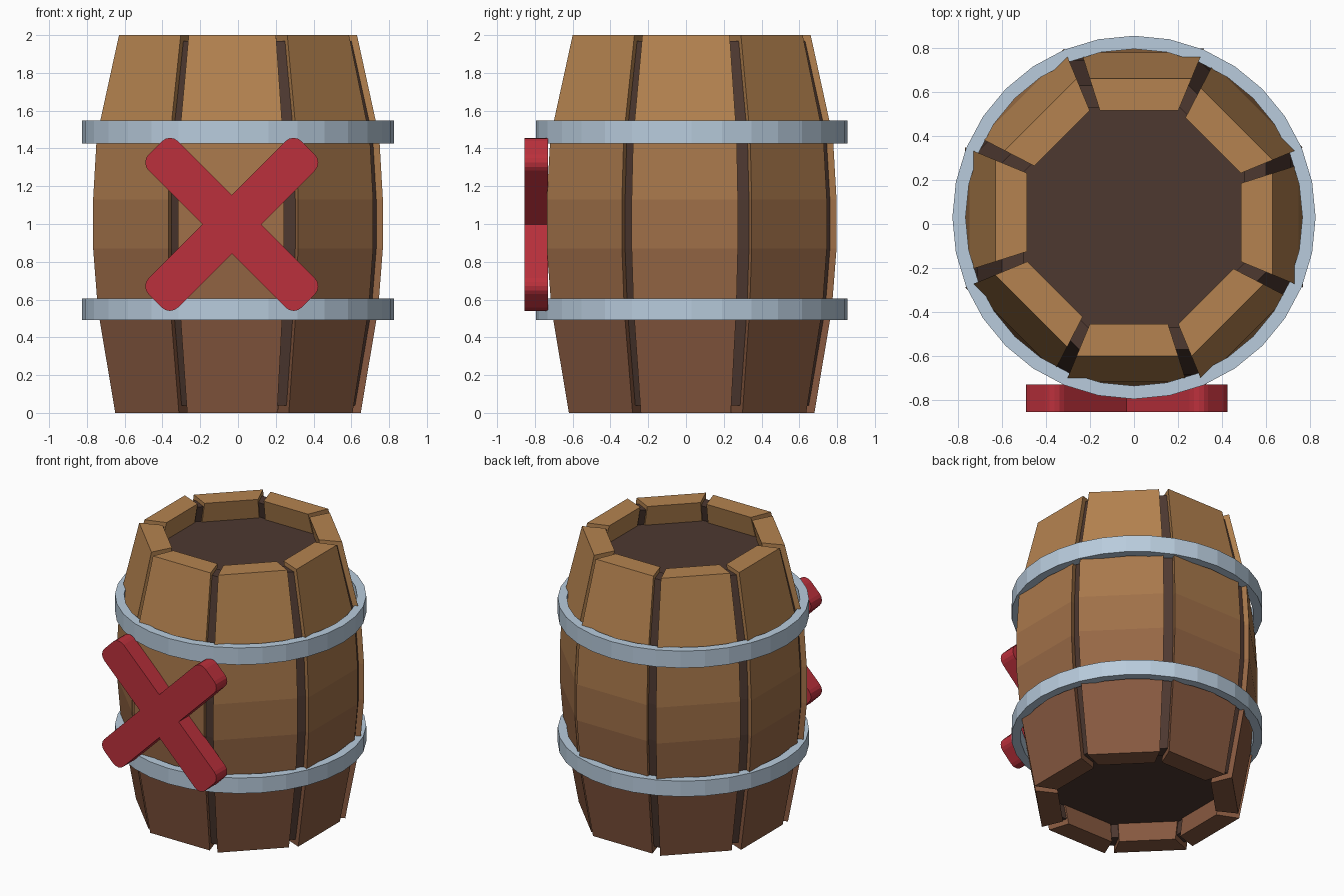
import bpy, bmesh
from math import sin, cos, tan, pi, radians
from mathutils import Vector

if "Cube" in bpy.data.objects:
    bpy.data.objects.remove(bpy.data.objects["Cube"])

CY = 0.03            # barrel axis sits slightly behind the origin
TAN = tan(pi / 8)    # half-side of an octagon with apothem 1
PROFILE = [(0, .65), (.55, .742), (.87, .767), (1.13, .767), (1.46, .748), (2, .63)]


def material(name, rgb):
    m = bpy.data.materials.new(name)
    m.diffuse_color = (*rgb, 1)
    m.use_nodes = True
    m.node_tree.nodes["Principled BSDF"].inputs["Base Color"].default_value = m.diffuse_color
    return m


def loft(name, rings, mats=(), closed=False, band_mats=False):
    """Skin a list of equal-length point rings; cap the ends unless closed."""
    bm = bmesh.new()
    vs = [[bm.verts.new(p) for p in r] for r in rings]
    n = len(rings[0])
    for i in range(len(vs) if closed else len(vs) - 1):
        a, b = vs[i], vs[(i + 1) % len(vs)]
        for k in range(n):
            f = bm.faces.new((a[k], a[(k + 1) % n], b[(k + 1) % n], b[k]))
            f.material_index = i if band_mats else 0
    if not closed:
        bm.faces.new(vs[0])
        bm.faces.new(vs[-1]).material_index = len(vs) - 2 if band_mats else 0
    bmesh.ops.recalc_face_normals(bm, faces=bm.faces)
    me = bpy.data.meshes.new(name)
    bm.to_mesh(me)
    bm.free()
    for m in mats:
        me.materials.append(m)
    ob = bpy.data.objects.new(name, me)
    bpy.context.collection.objects.link(ob)
    return ob


def polygon(radius, z, n, phase=0.0):
    return [(radius * cos(phase + 2 * pi * k / n), CY + radius * sin(phase + 2 * pi * k / n), z)
            for k in range(n)]


# Wood colours, darker toward the foot
low, high = Vector((.20, .075, .045)), Vector((.50, .25, .085))
wood = [material(f"wood_{i}", low.lerp(high, (a[0] + b[0]) / 4))
        for i, (a, b) in enumerate(zip(PROFILE, PROFILE[1:]))]
dark = material("dark_wood", (.075, .04, .03))
red = material("red_paint", (.50, .03, .045))
steel = material("steel", (.48, .60, .72))

# Eight curved staves, each an octagon side with a slot at one end
GAP = tan(radians(17.7))
for i in range(8):
    c, s = cos(i * pi / 4), sin(i * pi / 4)
    rings = []
    for z, a in PROFILE:
        t = a - .145
        section = [(-a * TAN, -a), (a * GAP, -a), (t * GAP, -t), (-t * TAN, -t)]
        rings.append([(x * c - y * s, CY + x * s + y * c, z) for x, y in section])
    loft(f"stave_{i + 1}", rings, wood, band_mats=True)

# Dark inner cask filling the slots, with recessed lid and base
core = [(.15, .54), (.04, .52), (.04, .62)]
core += [(z, a - .035) for z, a in PROFILE[1:-1]]
core += [(1.97, .60), (1.97, .50), (1.85, .53)]
loft("inner_cask", [polygon(a / cos(pi / 8), z, 8, pi / 8) for z, a in core], [dark])

# Two metal hoops
for name, z0, z1 in (("lower_hoop", .493, .605), ("upper_hoop", 1.425, 1.547)):
    section = [(.765, z0), (.825, z0), (.825, z1), (.765, z1)]
    loft(name, [polygon(r, z, 32) for r, z in section], [steel], closed=True)

# Red cross on the front, with rounded arm ends
W, L, R = .11, .573, .06
outline = []
for arm in range(4):
    ang = pi / 4 + arm * pi / 2
    pts = [(W, -W)]
    for side in (-1, 1):
        start = -pi / 2 if side < 0 else 0
        for k in range(5):
            t = start + k * pi / 8
            pts.append((L - R + R * cos(t), side * (W - R) + R * sin(t)))
    outline += [(x * cos(ang) - y * sin(ang), x * sin(ang) + y * cos(ang)) for x, y in pts]
loft("front_cross", [[(x - .033, y, z + .998) for x, z in outline] for y in (-.855, -.73)], [red])
